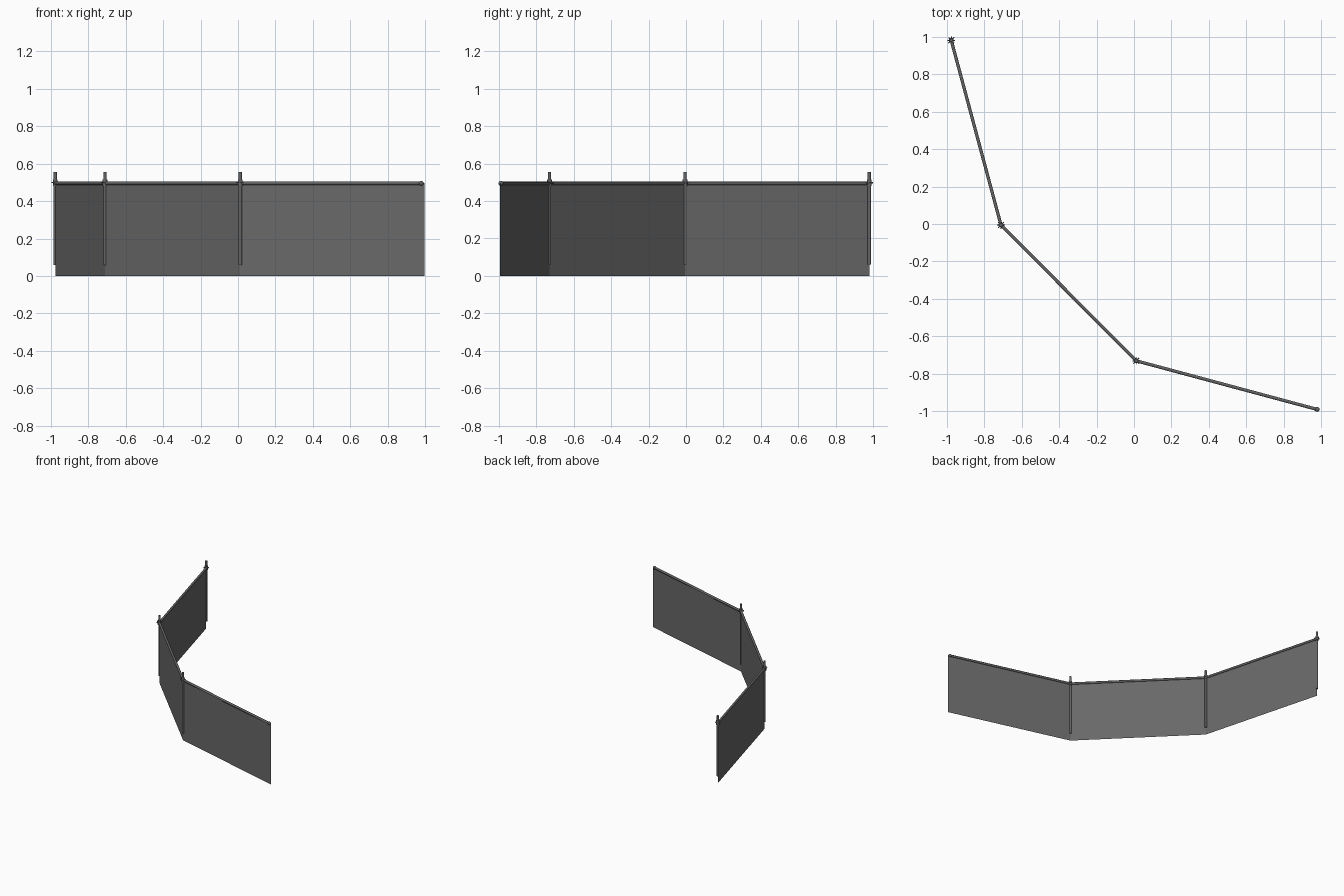
import bpy, math
from mathutils import Vector

cube = bpy.data.objects.get("Cube")
if cube:
    bpy.data.objects.remove(cube, do_unlink=True)


def material(name, value):
    m = bpy.data.materials.new(name)
    m.use_nodes = True
    colour = (value, value, value, 1)
    m.diffuse_color = colour
    m.node_tree.nodes["Principled BSDF"].inputs["Base Color"].default_value = colour
    return m


mesh_grey = material("mesh_grey", 0.14)
metal_grey = material("metal_grey", 0.13)


def tube(name, a, b, radius, sides=10):
    a, b = Vector(a), Vector(b)
    bpy.ops.mesh.primitive_cylinder_add(vertices=sides, radius=radius, depth=(b - a).length,
                                        location=(a + b) / 2)
    o = bpy.context.object
    o.name = name
    o.rotation_euler = (b - a).to_track_quat('Z', 'Y').to_euler()
    o.data.materials.append(metal_grey)
    bpy.ops.object.shade_smooth_by_angle(angle=math.radians(40))
    return o


def panel(name, a, b, top):
    me = bpy.data.meshes.new(name)
    me.from_pydata([(*a, 0), (*b, 0), (*b, top), (*a, top)], [], [(0, 1, 2, 3)])
    me.materials.append(mesh_grey)
    bpy.context.collection.objects.link(bpy.data.objects.new(name, me))


# Fence line: three posts, then a free end
corners = [(-0.975, 0.98), (-0.71, -0.005), (0.012, -0.73), (0.995, -0.994)]
rail_z = 0.495

for i in range(3):
    a, b = Vector(corners[i]), Vector(corners[i + 1])
    along = (b - a).normalized()
    panel(f"fence_panel_{i + 1}", a, b, rail_z)
    # Top rail stops just short of the free end
    end = b - along * 0.012 if i == 2 else b
    tube(f"top_rail_{i + 1}", (*a, rail_z), (*end, rail_z), 0.009)

    # Post with its rail clamp
    tube(f"post_{i + 1}", (*a, 0.06), (*a, 0.555), 0.009)
    tube(f"clamp_sleeve_{i + 1}", (*a, 0.48), (*a, 0.515), 0.013)
    for k in range(4):
        t = k * math.pi / 4
        d = Vector((math.cos(t), math.sin(t))) * 0.021
        tube(f"clamp_spoke_{i + 1}_{k + 1}", (*(a - d), 0.498), (*(a + d), 0.498), 0.003, 6)

# Rounded cap on the free rail end
bpy.ops.mesh.primitive_uv_sphere_add(segments=12, ring_count=8, radius=0.013,
                                     location=(*(end - along * 0.006), rail_z))
cap = bpy.context.object
cap.name = "rail_end_cap"
cap.data.materials.append(metal_grey)
bpy.ops.object.shade_smooth_by_angle(angle=math.radians(40))
